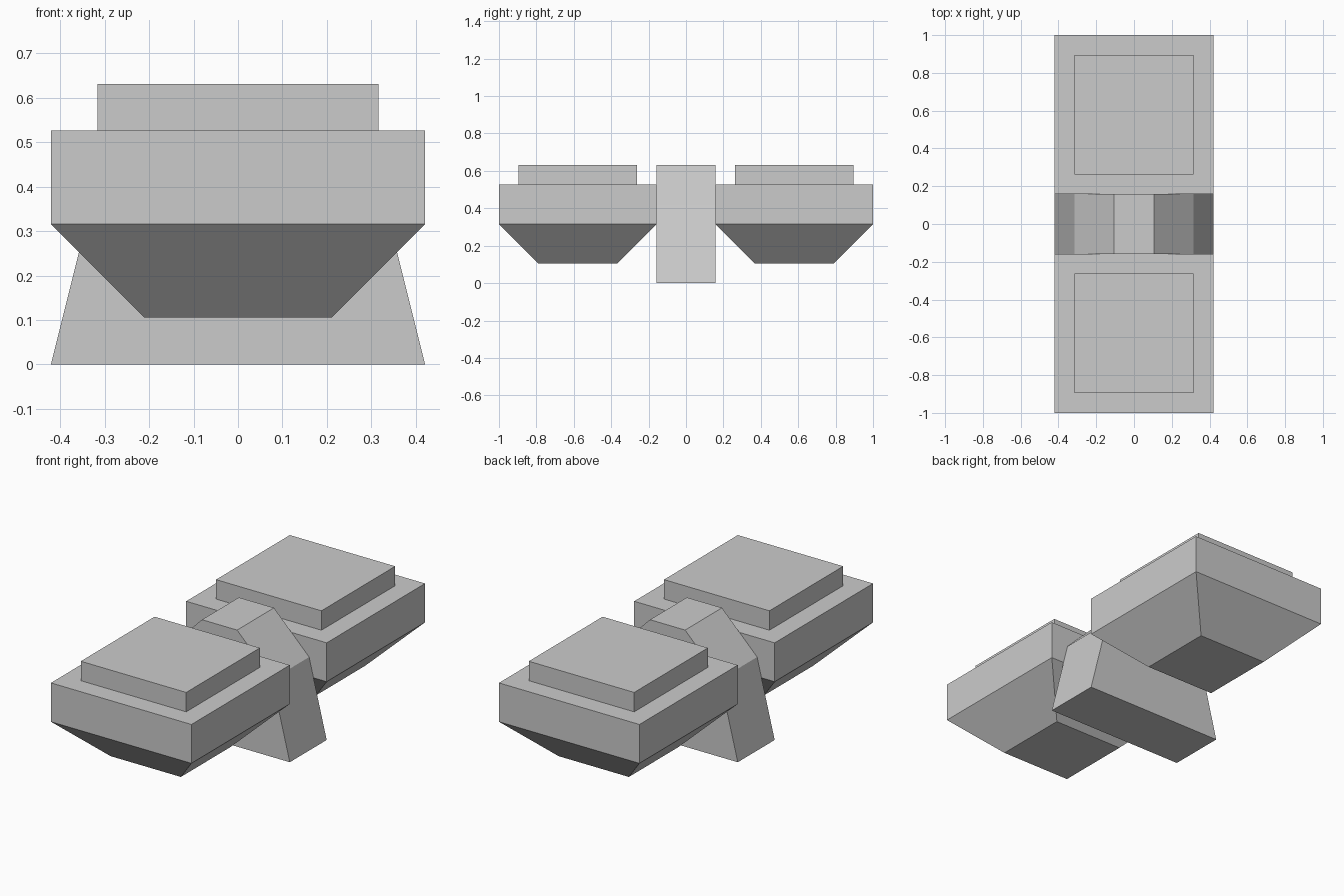
import bpy

if "Cube" in bpy.data.objects:
    bpy.data.objects.remove(bpy.data.objects["Cube"])

U = 2 / 19  # grid module of the model


def loft(name, rings):
    """Closed solid through a list of equally sized vertex rings."""
    n = len(rings[0])
    verts = [tuple(c * U for c in v) for ring in rings for v in ring]
    faces = [tuple(reversed(range(n))), tuple(range(len(verts) - n, len(verts)))]
    for k in range(len(rings) - 1):
        for i in range(n):
            a, b = k * n + i, k * n + (i + 1) % n
            faces.append((a, b, b + n, a + n))
    mesh = bpy.data.meshes.new(name)
    mesh.from_pydata(verts, [], faces)
    obj = bpy.data.objects.new(name, mesh)
    bpy.context.collection.objects.link(obj)
    return obj


def rect(hx, hy, cy, z):
    return [(-hx, cy - hy, z), (hx, cy - hy, z), (hx, cy + hy, z), (-hx, cy + hy, z)]


for side, cy in (("front", -5.5), ("back", 5.5)):
    # Block with tapered underside
    loft(side + "_block", [rect(2, 2, cy, 1), rect(4, 4, cy, 3), rect(4, 4, cy, 5)])
    # Raised pad on top
    loft(side + "_pad", [rect(3, 3, cy + (0.0), 5), rect(3, 3, cy, 6)])

# Central support: faceted arch profile extruded along y
profile = [(-4, 0), (4, 0), (3, 4), (1, 6), (-1, 6), (-3, 4)]
loft("center_support", [[(x, y, z) for x, z in profile] for y in (1.5, -1.5)])
